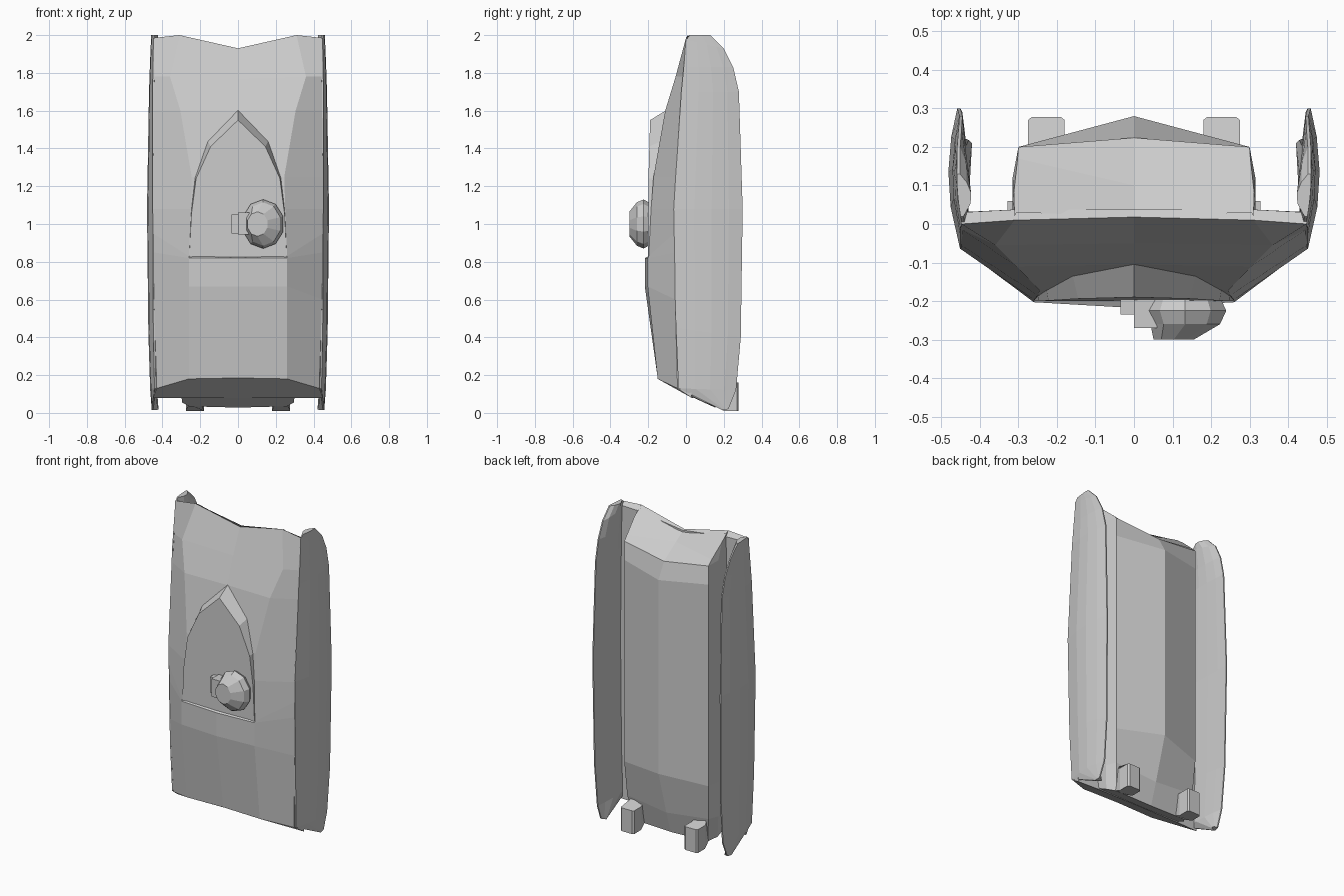
import bpy, bmesh
from math import sin, cos, pi


def make(name, verts, faces, mirror=False):
    me = bpy.data.meshes.new(name)
    me.from_pydata(verts, [], faces)
    bm = bmesh.new()
    bm.from_mesh(me)
    if mirror:
        ret = bmesh.ops.duplicate(bm, geom=bm.verts[:] + bm.edges[:] + bm.faces[:])
        for e in ret["geom"]:
            if isinstance(e, bmesh.types.BMVert):
                e.co.x *= -1
    bmesh.ops.remove_doubles(bm, verts=bm.verts, dist=0.0005)
    bmesh.ops.recalc_face_normals(bm, faces=bm.faces)
    bm.to_mesh(me)
    bm.free()
    ob = bpy.data.objects.new(name, me)
    bpy.context.collection.objects.link(ob)
    return ob


def loft(name, rows, ring=False, caps=False, mirror=False):
    n = len(rows[0])
    verts = [p for r in rows for p in r]
    faces = []
    for i in range(len(rows) - 1):
        for j in range(n if ring else n - 1):
            k = (j + 1) % n
            faces.append((i * n + j, i * n + k, (i + 1) * n + k, (i + 1) * n + j))
    if caps:
        faces += [tuple(range(n)), tuple(range((len(rows) - 1) * n, len(rows) * n))]
    return make(name, verts, faces, mirror)


def box(name, x0, x1, y0, y1, z0, z1, mirror=False):
    ring = [(x0, y0), (x1, y0), (x1, y1), (x0, y1)]
    return loft(name, [[(x, y, z) for x, y in ring] for z in (z0, z1)], True, True, mirror)


# Front hull: half sections from centre to outer edge, closed by a flat back
hull = [
    [(0, -.15, .185), (.26, -.15, .18), (.43, -.045, .13), (.45, .03, .08)],
    [(0, -.218, .67), (.26, -.203, .67), (.445, -.057, .6), (.465, .03, .6)],
    [(0, -.218, .82), (.26, -.203, .82), (.448, -.06, .85), (.468, .03, .85)],
    [(0, -.197, .825), (.26, -.197, .83), (.449, -.062, .95), (.468, .03, .95)],
    [(0, -.18, 1.08), (.25, -.185, 1.08), (.45, -.065, 1.08), (.468, .03, 1.08)],
    [(0, -.165, 1.25), (.245, -.172, 1.25), (.449, -.055, 1.25), (.467, .03, 1.25)],
    [(0, -.105, 1.6), (.305, -.11, 1.6), (.448, -.03, 1.6), (.462, .03, 1.6)],
    [(0, -.05, 1.77), (.36, -.055, 1.78), (.445, -.015, 1.78), (.458, .03, 1.78)],
    [(0, .018, 1.93), (.31, .01, 2.0), (.448, 0, 1.985), (.452, .03, 1.97)],
]
for r in hull:
    z = r[3][2]
    r += [(.3, .038, z), (0, .038, r[0][2] if z > 1.9 else z)]
loft("front_hull", hull, ring=True, caps=True, mirror=True)

# Curved side skirts: paired front and back (y, z) outline points
edge = [((.19, .015), (.225, .02)), ((-.04, .13), (.265, .12)),
        ((-.053, .45), (.29, .4)), ((-.065, 1.08), (.3, 1.08)),
        ((-.025, 1.7), (.28, 1.7)), ((-.012, 1.83), (.25, 1.83)),
        ((0, 1.975), (.2, 1.93)), ((.02, 2.0), (.13, 2.0))]
rows = []
for (ya, za), (yb, zb) in edge:
    out, inn = [], []
    for t in (0, .3, .55, .8, 1):
        y, z = ya + (yb - ya) * t, za + (zb - za) * t
        x = .482 - .8 * (y - .13) ** 2 - .022 * (z - 1) ** 2
        out.append((x, y, z))
        inn.append((x - .008 - .11 * t * (1 - t), y, z))
    rows.append(out + inn[::-1])
loft("side_skirt", rows, ring=True, caps=True, mirror=True)

# Rear body with a centre ridge, tapered at both ends
rear = [
    [(.3, .03, .09), (.295, .1, .055), (.26, .15, .035), (0, .155, .028)],
    [(.315, .03, .2), (.315, .12, .2), (.29, .185, .2), (0, .2, .17)],
    [(.315, .03, .42), (.315, .12, .42), (.3, .2, .42), (0, .28, .45)],
    [(.315, .03, 1.72), (.315, .12, 1.72), (.3, .2, 1.72), (0, .28, 1.7)],
    [(.315, .03, 1.85), (.315, .12, 1.85), (.3, .2, 1.84), (0, .224, 1.8)],
    [(.31, .02, 1.99), (.312, .08, 1.95), (.302, .17, 1.87), (0, .1, 1.88)],
    [(.31, .015, 2.0), (.31, .02, 1.995), (.305, .03, 1.99), (0, .02, 1.93)],
]
loft("rear_body", rear, mirror=True)
make("rear_body_underside", [(0, .03, .085)] + rear[0], [(0, 1, 2, 3, 4)], True)

# Raised arched canopy: base outline and smaller front face
base = [(0, 1.605), (.16, 1.44), (.235, 1.25), (.255, 1.05), (.26, .82)]
face = [(0, 1.55), (.145, 1.41), (.222, 1.24), (.247, 1.05), (.258, .82)]
cb = [(x, -.1 if z > 1.5 else -.13, z) for x, z in base]
cf = [(x, -.19 - .01 * min(1, (1.55 - z) / .35), z) for x, z in face]
loft("canopy_rim", [cb, cf], mirror=True)
make("canopy_face", cf + [(0, -.2, .82)], [(0, 1, 2, 3, 4, 5)], True)

# Faceted round turret on the canopy with a short sight block
dome = [(.09, .105, -.18), (.112, .13, -.225), (.095, .115, -.26), (.055, .065, -.3)]
loft("turret_dome",
     [[(.133 - .03 * (i == 3) + rx * cos(2 * pi * (k + .5) / 10), y,
        1.0 + rz * sin(2 * pi * (k + .5) / 10)) for k in range(10)]
      for i, (rx, rz, y) in enumerate(dome)], ring=True, caps=True)
box("turret_collar", 0, .06, -.27, -.18, .945, 1.06)
box("turret_sight", -.035, .03, -.235, -.18, .95, 1.05)

# Two tail nozzles below the rear body
nozzle = [(.18, .27), (.19, .278), (.265, .278), (.275, .27),
          (.275, .2), (.26, .13), (.195, .13), (.18, .2)]
loft("tail_nozzle", [[(x, y, z + max(0, .2 - y) * .5) for x, y in nozzle]
                     for z in (.01, .16)], ring=True, caps=True, mirror=True)
# Small latches on the flange beside the rear body
box("flange_latch", .312, .328, .03, .06, .8, 1.06, mirror=True)
